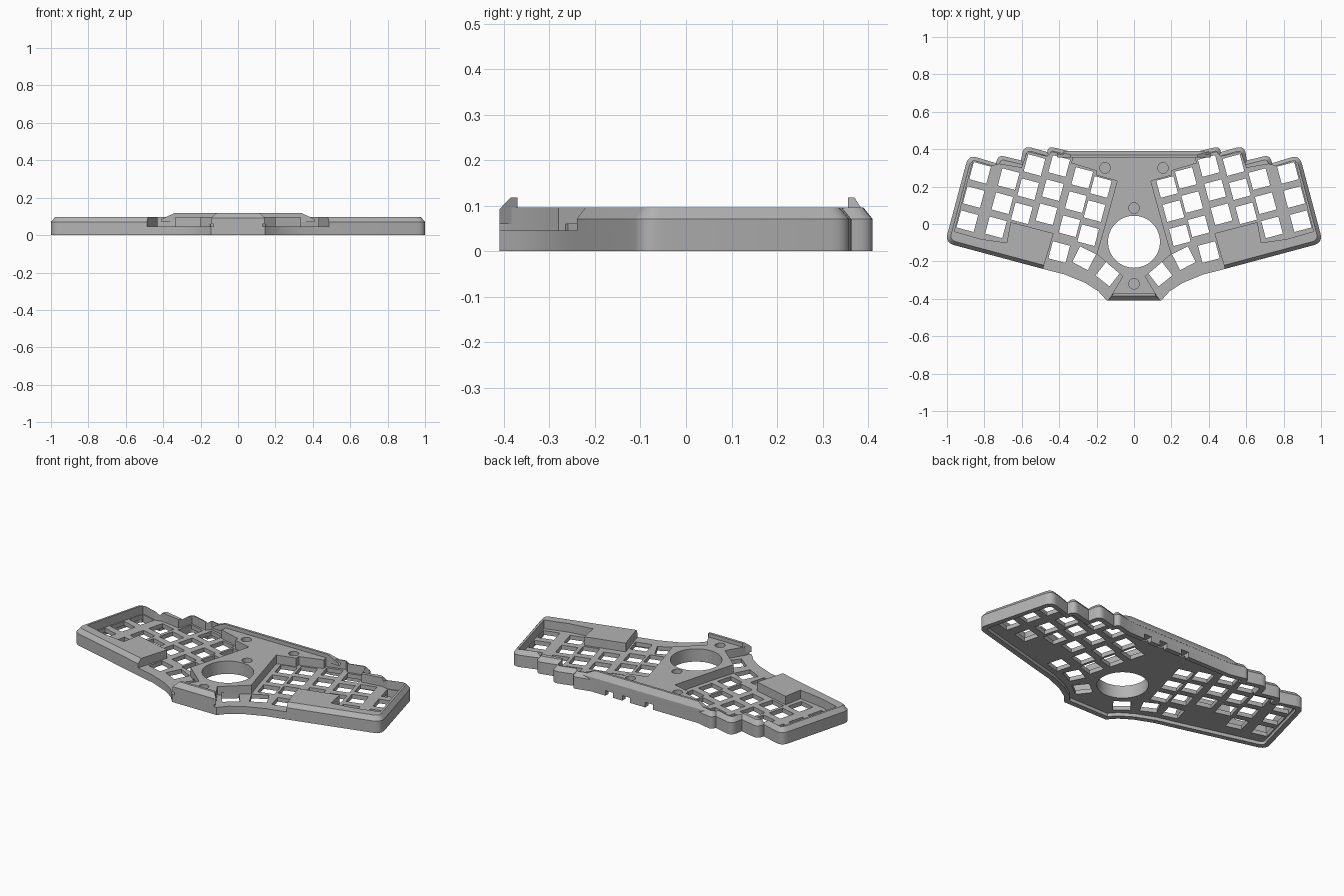
import bpy
import bmesh
from math import cos, sin, radians, tau
from mathutils import Vector

if "Cube" in bpy.data.objects:
    bpy.data.objects.remove(bpy.data.objects["Cube"], do_unlink=True)

grey = bpy.data.materials.new("plain grey")
grey.use_nodes = True
colour = (0.45, 0.45, 0.45, 1)
grey.diffuse_color = colour
grey.node_tree.nodes["Principled BSDF"].inputs["Base Color"].default_value = colour

TOP, SHOULDER, PLATE, FLOOR = 0.096, 0.07, 0.045, 0.02


def offset(points, d):
    """Move every edge of a counter-clockwise outline inwards by d."""
    result = []
    for i, p in enumerate(points):
        a = (p - points[i - 1]).normalized()
        b = (points[(i + 1) % len(points)] - p).normalized()
        n, m = Vector((-a.y, a.x)), Vector((-b.y, b.x))
        result.append(p + (n + m) * d / (1 + n.dot(m)))
    return result


def rounded(points, radii, steps=6):
    """Round the corners that have a radius."""
    result = []
    for i, (p, r) in enumerate(zip(points, radii)):
        if not r:
            result.append(p)
            continue
        a = p + (points[i - 1] - p).normalized() * r
        b = p + (points[(i + 1) % len(points)] - p).normalized() * r
        for k in range(steps + 1):
            t = k / steps
            result.append(a * (1 - t) ** 2 + p * 2 * t * (1 - t) + b * t * t)
    return result


def loft(bm, loops):
    """Closed solid through matching loops of 3D points."""
    rings = [[bm.verts.new(p) for p in loop] for loop in loops]
    for low, high in zip(rings, rings[1:]):
        for i in range(len(low)):
            j = (i + 1) % len(low)
            bm.faces.new((low[i], low[j], high[j], high[i]))
    bm.faces.new(rings[0][::-1])
    bm.faces.new(rings[-1])


def level(points, z):
    return [(p[0], p[1], z) for p in points]


def prism(bm, points, low, high):
    loft(bm, [level(points, low), level(points, high)])


def ngon(x, y, r, sides, turn=0.0):
    return [(x + r * cos(turn + tau * k / sides), y + r * sin(turn + tau * k / sides))
            for k in range(sides)]


def make_object(name, bm):
    bmesh.ops.recalc_face_normals(bm, faces=bm.faces)
    mesh = bpy.data.meshes.new(name)
    bm.to_mesh(mesh)
    bm.free()
    mesh.materials.append(grey)
    obj = bpy.data.objects.new(name, mesh)
    bpy.context.collection.objects.link(obj)
    return obj


def select(obj):
    bpy.ops.object.select_all(action="DESELECT")
    obj.select_set(True)
    bpy.context.view_layer.objects.active = obj


def cut(target, bm):
    cutter = make_object("cutter", bm)
    cutter.hide_render = True
    mod = target.modifiers.new("cut", "BOOLEAN")
    mod.operation, mod.solver, mod.object = "DIFFERENCE", "EXACT", cutter
    select(target)
    bpy.ops.object.modifier_apply(modifier=mod.name)
    bpy.data.objects.remove(cutter, do_unlink=True)


# Case outline, +x half: x, y, corner radius
half = [(.145, -.41, 0), (.19, -.36, 0), (.26, -.315, 0), (.37, -.27, 0), (.487, -.24, 0),
        (1.01, -.1, .05), (.885, .37, .05), (.738, .325, 0), (.727, .37, .035),
        (.604, .34, 0), (.59, .42, .045), (.465, .385, 0), (.455, .415, .025),
        (.35, .39, 0)]
full = half + [(-x, y, r) for x, y, r in reversed(half)]
corners = [Vector((x, y)) for x, y, r in full]
radii = [r for x, y, r in full]


def outline(d):
    return rounded(offset(corners, d), [max(r - d * .8, .008) if r else 0 for r in radii])


# Case body with a chamfered top edge
bm = bmesh.new()
loft(bm, [level(outline(0), 0), level(outline(0), SHOULDER), level(outline(.02), TOP)])
case = make_object("case_body", bm)

# Key wells and open thumb ledges
well = [(.09, .23), (.17, -.06), (.2, -.16), (.06, -.28), (.12, -.38), (.16, -.5),
        (.5, -.5), (.49, -.25), (.43, -.05), (.66, .01), (.68, -.1), (.82, -.08),
        (.96, -.04), (.86, .34), (.76, .31), (.72, .32), (.6, .3), (.57, .385),
        (.465, .36), (.44, .385), (.33, .355), (.335, .325), (.2, .285), (.2, .26)]
bm = bmesh.new()
for side in (1, -1):
    prism(bm, [(side * x, y) for x, y in well], PLATE, .3)
cut(case, bm)

# Shallow hollow under the plate
bm = bmesh.new()
prism(bm, outline(.03), -.1, FLOOR)
cut(case, bm)

# Square key holes: six columns of three, then three fanned thumb keys
columns = [(.177, .198), (.277, .246), (.4, .31), (.532, .315), (.67, .24), (.823, .273)]
keys = [(x + .034 * row, y - .129 * row, 15) for x, y in columns for row in range(3)]
keys += [(.4, -.15, 15), (.267, -.183, 27), (.139, -.267, 38)]
bm = bmesh.new()
for x, y, angle in keys:
    for side in (1, -1):
        square = ngon(x, y, .067, 4, radians(45 + angle))
        prism(bm, [(side * px, py) for px, py in square], -.1, .06)
cut(case, bm)

# Ball opening, blind screw holes and cable notches in the back wall
bm = bmesh.new()
prism(bm, ngon(0, -.095, .139, 64), -.1, .3)
for x, y in ((.155, .3), (-.155, .3), (0, .085), (0, -.32)):
    prism(bm, ngon(x, y, .028, 24), .07, .3)
for x in (.23, .12, -.03):
    prism(bm, [(x - .025, .34), (x + .025, .34), (x + .025, .45), (x - .025, .45)], -.1, .03)
cut(case, bm)


def lip(name, profile):
    """Tapered bar across the middle; profile holds y, z and half length."""
    bm = bmesh.new()
    loft(bm, [[(side * x, y, z) for y, z, x in profile] for side in (-1, 1)])
    return make_object(name, bm)


# Raised lips at the front and back of the centre
front_lip = lip("front_lip", [(-.37, .06, .11), (-.37, .118, .11), (-.385, .118, .115),
                              (-.41, .092, .143), (-.41, .06, .143)])
back_lip = lip("back_lip", [(.356, .085, .41), (.356, .118, .34), (.37, .118, .34),
                            (.391, .085, .41), (.391, .07, .41), (.356, .07, .41)])

select(case)
bpy.ops.object.shade_smooth_by_angle(angle=radians(30))
